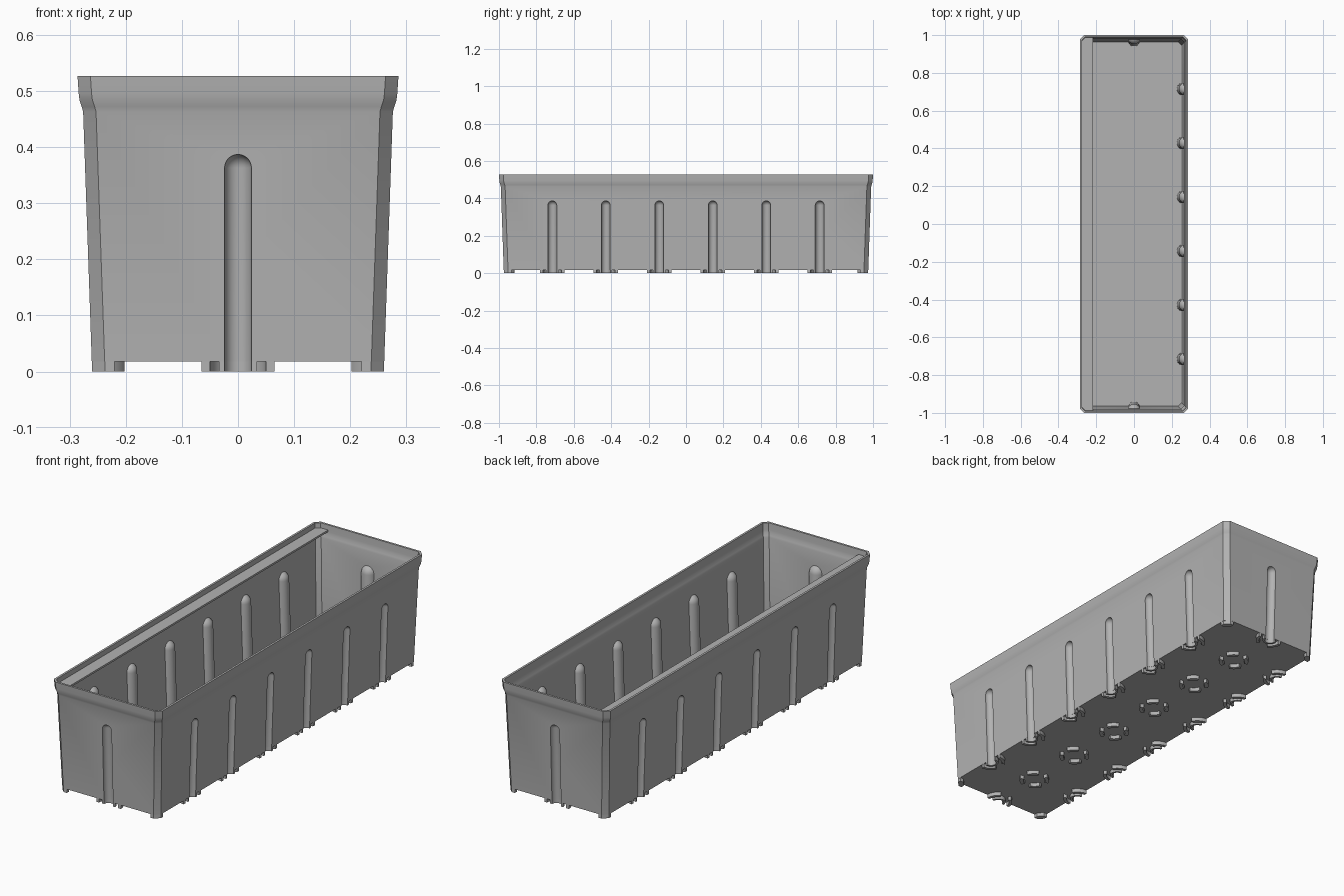
import bpy, bmesh, math
from mathutils import Vector

if "Cube" in bpy.data.objects:
    bpy.data.objects.remove(bpy.data.objects["Cube"])

grey = bpy.data.materials.new("matte_grey")
grey.use_nodes = True
GREY = (0.45, 0.45, 0.45, 1)
grey.diffuse_color = GREY
grey.node_tree.nodes["Principled BSDF"].inputs["Base Color"].default_value = GREY

HALF_X, HALF_Y = 0.26, 0.974       # half size at the ground
FOOT, WALL = 0.018, 0.01           # foot height, wall thickness
PROFILE = [(FOOT, 0.0006), (0.463, 0.016), (0.472, 0.0185),
           (0.484, 0.0225), (0.496, 0.024), (0.527, 0.026)]
STATIONS = [-0.715 + 0.286 * i for i in range(6)]


def finish(name, bm):
    bmesh.ops.recalc_face_normals(bm, faces=bm.faces)
    mesh = bpy.data.meshes.new(name)
    bm.to_mesh(mesh)
    bm.free()
    mesh.materials.append(grey)
    obj = bpy.data.objects.new(name, mesh)
    bpy.context.collection.objects.link(obj)
    return obj


def loft(bm, rings):
    """Skin a stack of equal point rings and cap both ends."""
    rows = [[bm.verts.new(p) for p in ring] for ring in rings]
    n = len(rows[0])
    for low, high in zip(rows, rows[1:]):
        for i in range(n):
            j = (i + 1) % n
            bm.faces.new((low[i], low[j], high[j], high[i]))
    bm.faces.new(rows[0][::-1])
    bm.faces.new(rows[-1])


def prism(bm, points, z0, z1):
    loft(bm, [[(x, y, z) for x, y in points] for z in (z0, z1)])


def octagon(offset, z, cut=0.023):
    """Rectangle with chamfered corners."""
    a, b = HALF_X + offset, HALF_Y + offset
    return [(x, y, z) for x, y in (
        (a, cut - b), (a, b - cut), (a - cut, b), (cut - a, b),
        (-a, b - cut), (-a, cut - b), (cut - a, -b), (a - cut, -b))]


def flutes():
    """Place and inward direction of every wall flute."""
    for y in STATIONS:
        yield Vector((HALF_X, y, 0)), Vector((-1, 0, 0))
        yield Vector((-HALF_X, y, 0)), Vector((1, 0, 0))
    yield Vector((0, HALF_Y, 0)), Vector((0, -1, 0))
    yield Vector((0, -HALF_Y, 0)), Vector((0, 1, 0))


def capsules(name, radius, top, bottom):
    """Round-topped rods that lean with the walls."""
    bm = bmesh.new()
    levels = [(bottom, radius)]
    for k in range(8):
        a = math.pi / 2 * k / 7.3
        levels.append((top + radius * math.sin(a), radius * math.cos(a)))
    for base, inward in flutes():
        rings = []
        for z, r in levels:
            c = base - inward * (z * 0.0345)
            rings.append([(c.x + r * math.cos(t), c.y + r * math.sin(t), z)
                          for t in (math.tau * i / 24 for i in range(24))])
        loft(bm, rings)
    return finish(name, bm)


def boolean(target, cutter):
    mod = target.modifiers.new("cut", 'BOOLEAN')
    mod.operation = 'DIFFERENCE'
    mod.solver = 'EXACT'
    mod.object = cutter
    bpy.context.view_layer.objects.active = target
    bpy.ops.object.modifier_apply(modifier=mod.name)
    bpy.data.objects.remove(cutter)


# Trough shell: outer body minus flutes minus the hollow
bm = bmesh.new()
loft(bm, [octagon(o, z) for z, o in PROFILE])
trough = finish("trough_body", bm)

bm = bmesh.new()
inner = [(FOOT + WALL, PROFILE[0][1])] + PROFILE[1:] + [(0.6, PROFILE[-1][1])]
loft(bm, [octagon(o - WALL, z, 0.018) for z, o in inner])
hollow = finish("hollow_cutter", bm)

boolean(hollow, capsules("flute_skin_cutter", 0.034, 0.363, -0.1))
boolean(trough, capsules("flute_cutter", 0.024, 0.363, -0.15))
boolean(trough, hollow)

# Ledge along the left-hand rim
bm = bmesh.new()
out, inn, end, cut = -0.278, -0.217, 0.988, 0.02
prism(bm, [(inn, -end), (inn, end), (out + cut, end), (out, end - cut),
           (out, cut - end), (out + cut, -end)], 0.495, 0.504)
ledge = finish("rim_ledge", bm)


def arc(bm, centre, heading, start, stop, r0, r1, steps=10):
    """Curved foot, angles in degrees from the heading."""
    angles = [heading + math.radians(start + (stop - start) * i / steps)
              for i in range(steps + 1)]
    pts = [(r1, a) for a in angles] + [(r0, a) for a in reversed(angles)]
    prism(bm, [(centre.x + r * math.cos(a), centre.y + r * math.sin(a))
               for r, a in pts], 0, FOOT + 0.004)


# Feet under each flute: round sleeve and two curved pads
bm = bmesh.new()
for base, inward in flutes():
    heading = math.atan2(inward.y, inward.x)
    arc(bm, base, heading, -90, 90, 0.024, 0.034, 16)
    for side in (-1, 1):
        arc(bm, base, heading, side * 27, side * 90, 0.05, 0.065)
edge_feet = finish("edge_feet", bm)

# Split rings down the centre line
bm = bmesh.new()
for y in STATIONS:
    for quarter in range(4):
        arc(bm, Vector((0, y, 0)), math.pi / 2 * quarter, 20, 70, 0.05, 0.067)
centre_feet = finish("centre_feet", bm)

# Corner feet
bm = bmesh.new()
for sx in (-1, 1):
    for sy in (-1, 1):
        pts = [(0.04, 0), (0.023, 0), (0, 0.023), (0, 0.04),
               (0.018, 0.04), (0.04, 0.018)]
        prism(bm, [(sx * (HALF_X - u), sy * (HALF_Y - v)) for u, v in pts],
              0, FOOT + 0.004)
corner_feet = finish("corner_feet", bm)

# Smooth curves, crisp corners
bpy.ops.object.select_all(action='DESELECT')
for obj in (trough, ledge, edge_feet, centre_feet, corner_feet):
    obj.select_set(True)
bpy.context.view_layer.objects.active = trough
bpy.ops.object.shade_smooth_by_angle(angle=math.radians(30))
